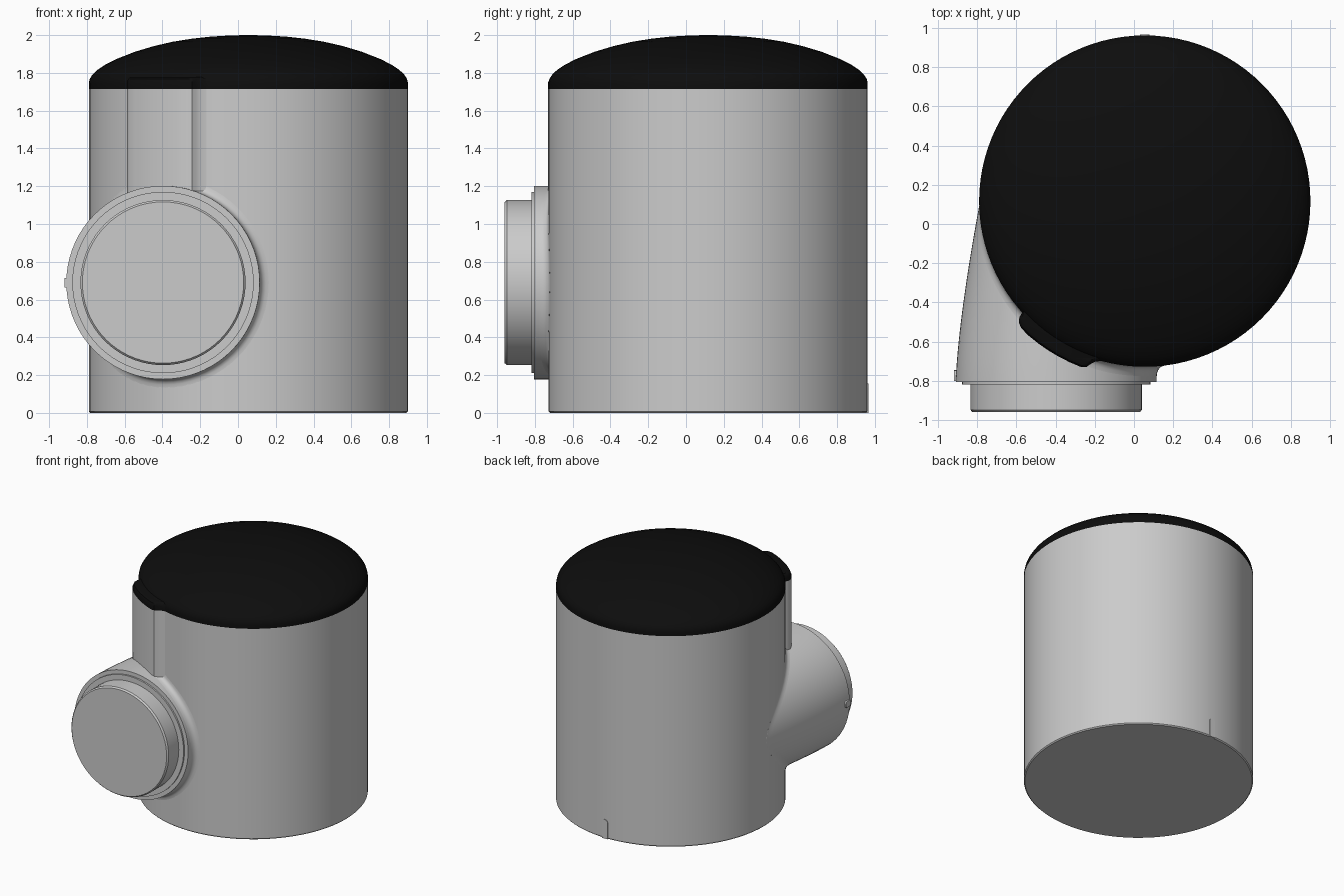
import bpy, bmesh
from math import sin, cos, pi, radians, sqrt
from mathutils import Vector

if "Cube" in bpy.data.objects:
    bpy.data.objects.remove(bpy.data.objects["Cube"])

CX, CY, R = 0.055, 0.117, 0.845       # main drum
PX, PZ, PR = -0.397, 0.69, 0.512      # side inlet
SEAM = 1.715                          # where the dark cap begins

black = bpy.data.materials.new("black_cap")
black.diffuse_color = (0.004, 0.004, 0.004, 1)
black.use_nodes = True
black.node_tree.nodes["Principled BSDF"].inputs["Base Color"].default_value = black.diffuse_color


def loft(name, rings, start=True, end=True, mat=None, angle=35):
    """Skin a list of equal-length closed rings, optionally capping the ends."""
    bm = bmesh.new()
    vs = [[bm.verts.new(p) for p in ring] for ring in rings]
    n = len(vs[0])
    for a, b in zip(vs, vs[1:]):
        for i in range(n):
            j = (i + 1) % n
            bm.faces.new((a[i], a[j], b[j], b[i]))
    if start:
        bm.faces.new(vs[0][::-1])
    if end:
        bm.faces.new(vs[-1])
    bmesh.ops.remove_doubles(bm, verts=bm.verts, dist=1e-5)
    bmesh.ops.recalc_face_normals(bm, faces=bm.faces)
    me = bpy.data.meshes.new(name)
    bm.to_mesh(me)
    bm.free()
    ob = bpy.data.objects.new(name, me)
    bpy.context.collection.objects.link(ob)
    if mat:
        me.materials.append(mat)
    bpy.ops.object.select_all(action='DESELECT')
    ob.select_set(True)
    bpy.context.view_layer.objects.active = ob
    bpy.ops.object.shade_smooth_by_angle(angle=radians(angle))
    return ob


def polar(r, deg, z):
    return Vector((CX + r * cos(radians(deg)), CY + r * sin(radians(deg)), z))


def drum_ring(r, z, n=96):
    return [polar(r, 360 * i / n, z) for i in range(n)]


def inlet_point(t, y, r=PR):
    shift = 0.14 * max(0, y + 0.8) ** 1.4     # inlet bends toward the drum
    return Vector((PX + shift + r * cos(t), y, PZ + r * sin(t)))


N = 72
ANGLES = [2 * pi * i / N for i in range(N)]


def inlet_ring(y, r=PR):
    return [inlet_point(t, y, r) for t in ANGLES]


# Drum
loft("drum_body", [drum_ring(R - 0.008, 0), drum_ring(R, 0.008), drum_ring(R, SEAM)], end=False)

# Domed cap
dome = [(R, SEAM), (R, 1.745), (0.840, 1.768), (0.826, 1.79), (0.80, 1.815), (0.76, 1.842),
        (0.70, 1.873), (0.60, 1.912), (0.50, 1.942), (0.40, 1.965), (0.30, 1.981),
        (0.20, 1.992), (0.10, 1.998), (0.02, 2.0)]
loft("domed_cap", [drum_ring(r, z) for r, z in dome], start=False, mat=black)

# Raised rib above the inlet, with its dark top
outline = [(0.80, 224), (0.845, 222.3), (0.872, 222.8), (0.893, 224), (0.904, 225.8)]
outline += [(0.907, a) for a in (229, 233, 237, 241, 245)]
outline += [(0.907, 249), (0.898, 250.6), (0.876, 251.6), (0.858, 252.8), (0.843, 255), (0.80, 253)]


def rib_ring(z, inset=0.0):
    return [polar(r - inset, a, z) for r, a in outline]


loft("rib", [rib_ring(0.75), rib_ring(SEAM)], end=False)
loft("rib_cap", [rib_ring(SEAM), rib_ring(1.75), rib_ring(1.768, 0.008), rib_ring(1.778, 0.025)],
     start=False, mat=black)

# Bent inlet pipe
loft("inlet_pipe", [inlet_ring(-0.805 + 1.0 * i / 20) for i in range(21)])

# Stepped spigot on the inlet
steps = [(0.48, -0.80), (0.48, -0.818), (0.437, -0.818), (0.437, -0.948), (0.427, -0.96)]
loft("inlet_spigot", [inlet_ring(y, r) for r, y in steps])


# Fillet where the inlet meets the drum
def to_drum(p):
    d = Vector((p.x - CX, p.y - CY))
    d *= R / d.length
    return Vector((CX + d.x, CY + d.y, p.z))


columns = []
for t in ANGLES:
    lo, hi = -0.805, 0.195
    for _ in range(30):
        mid = (lo + hi) / 2
        p = inlet_point(t, mid)
        if sqrt((p.x - CX) ** 2 + (p.y - CY) ** 2) > R:
            lo = mid
        else:
            hi = mid
    p = inlet_point(t, lo)
    a = inlet_point(t, max(lo - 0.05, -0.80))
    b = to_drum(p + 0.045 * Vector((cos(t), 0, sin(t))))
    inner = p + Vector((-0.02 * cos(t), 0.02, -0.02 * sin(t)))
    curve = [a * (1 - u) ** 2 + p * 2 * u * (1 - u) + b * u * u for u in (0, .2, .4, .6, .8, 1)]
    columns.append([inner] + curve + [inner])
loft("inlet_fillet", list(zip(*columns)), start=False, end=False, angle=50)


# Small index tabs: round-topped one at the back foot, one on the inlet side
arch = [(-0.025, 0.0), (0.025, 0.0)] + [(0.025 * cos(k * pi / 8), 0.13 + 0.025 * sin(k * pi / 8))
                                       for k in range(9)]
loft("back_tab", [[(CX + x, CY + R + d, z) for x, z in arch] for d in (-0.02, 0.004)])
loft("inlet_tab", [[(PX - PR + d, -0.80 + z * 0.35, PZ + x) for x, z in arch]
                   for d in (-0.01, 0.006)])
